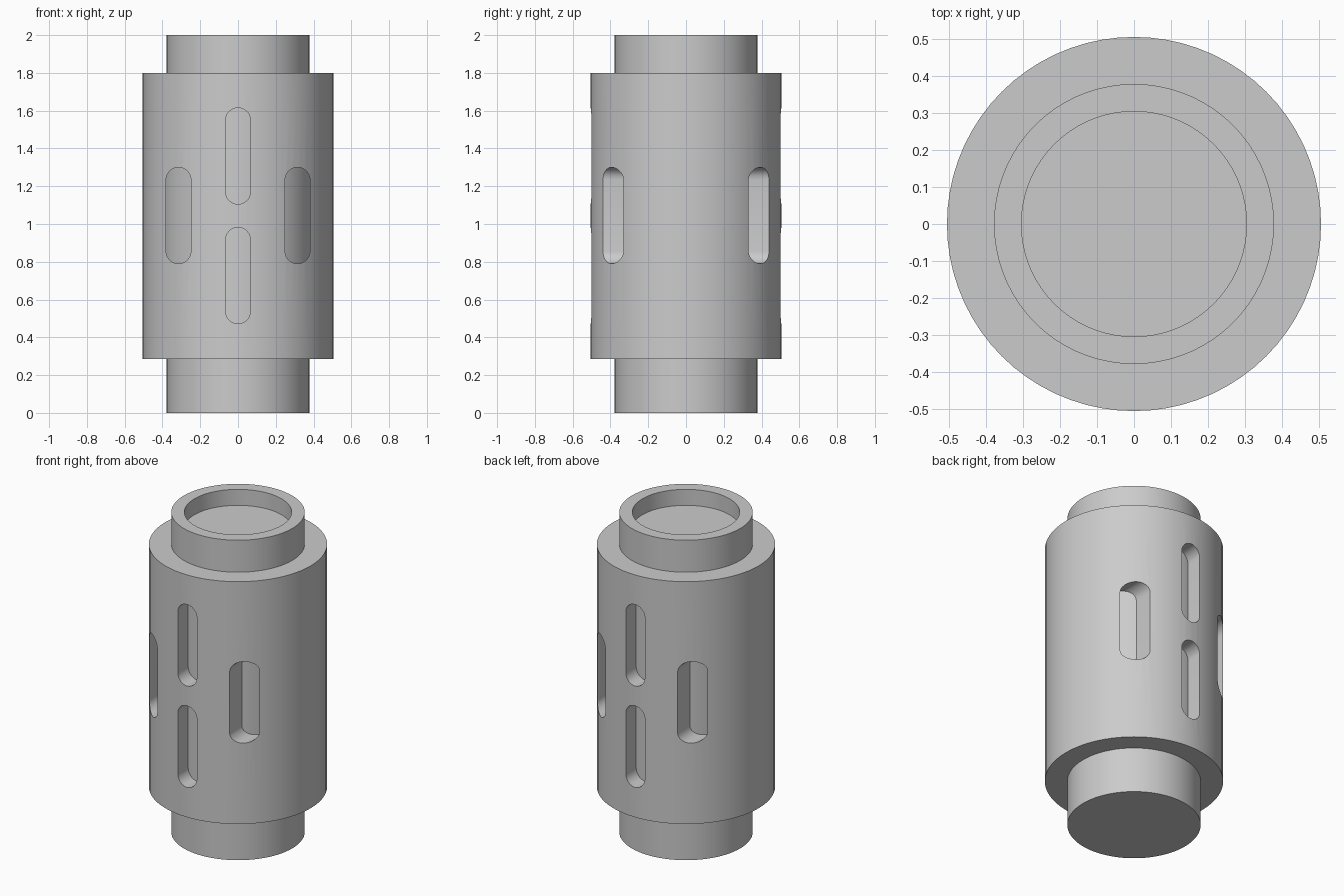
import bpy, bmesh
from math import sin, cos, pi, radians

SEGMENTS = 72

default = bpy.data.objects.get("Cube")
if default:
    bpy.data.objects.remove(default, do_unlink=True)

grey = bpy.data.materials.new("light grey")
grey.use_nodes = True
grey.diffuse_color = (0.6, 0.6, 0.6, 1)
grey.node_tree.nodes["Principled BSDF"].inputs["Base Color"].default_value = (0.6, 0.6, 0.6, 1)


def make_object(name, bm):
    bmesh.ops.remove_doubles(bm, verts=bm.verts, dist=1e-5)
    bmesh.ops.recalc_face_normals(bm, faces=bm.faces)
    mesh = bpy.data.meshes.new(name)
    bm.to_mesh(mesh)
    bm.free()
    mesh.materials.append(grey)
    obj = bpy.data.objects.new(name, mesh)
    bpy.context.collection.objects.link(obj)
    return obj


def lathe(name, profile, closed=False):
    """Spin an (r, z) profile around the z axis."""
    bm = bmesh.new()
    verts = [bm.verts.new((r, 0, z)) for r, z in profile]
    edges = [bm.edges.new(pair) for pair in zip(verts, verts[1:])]
    if closed:
        edges.append(bm.edges.new((verts[-1], verts[0])))
    bmesh.ops.spin(bm, geom=verts + edges, cent=(0, 0, 0), axis=(0, 0, 1),
                   angle=2 * pi, steps=SEGMENTS, use_merge=True)
    return make_object(name, bm)


def add_slot(bm, x, z, half_width=0.066, half_length=0.255, steps=12):
    """Add a round-ended prism running straight through along y."""
    straight = half_length - half_width
    outline = []
    for side in (0, 1):
        for i in range(steps + 1):
            a = pi * side + pi * i / steps
            outline.append((x + half_width * cos(a),
                            z + half_width * sin(a) + straight * (1 - 2 * side)))
    face = bm.faces.new([bm.verts.new((px, -0.7, pz)) for px, pz in outline])
    result = bmesh.ops.extrude_face_region(bm, geom=[face])
    moved = [v for v in result["geom"] if isinstance(v, bmesh.types.BMVert)]
    bmesh.ops.translate(bm, verts=moved, vec=(0, 1.4, 0))


# Centre post with a shallow round recess in its top
post = lathe("post", [(0, 0), (0.378, 0), (0.378, 2), (0.304, 2), (0.304, 1.9), (0, 1.9)])

# Liner that closes the bottom of the slots
liner = lathe("liner", [(0, 0.3), (0.404, 0.3), (0.404, 1.78), (0, 1.78)])

# Outer sleeve
sleeve = lathe("sleeve", [(0.36, 0.285), (0.505, 0.285), (0.505, 1.8), (0.36, 1.8)], closed=True)

# Slots on front and back: two stacked in the middle, one on each side
bm = bmesh.new()
for x, z in ((0, 1.36), (0, 0.727), (-0.315, 1.045), (0.315, 1.045)):
    add_slot(bm, x, z)
cutter = make_object("slot_cutter", bm)
cutter.hide_render = True

cut = sleeve.modifiers.new("slots", "BOOLEAN")
cut.operation = "DIFFERENCE"
cut.solver = "EXACT"
cut.object = cutter
bpy.ops.object.select_all(action="DESELECT")
bpy.context.view_layer.objects.active = sleeve
sleeve.select_set(True)
bpy.ops.object.modifier_apply(modifier=cut.name)
bpy.data.objects.remove(cutter, do_unlink=True)

# Smooth round walls, sharp rims
for obj in (post, liner, sleeve):
    obj.select_set(True)
bpy.ops.object.shade_smooth_by_angle(angle=radians(30))
